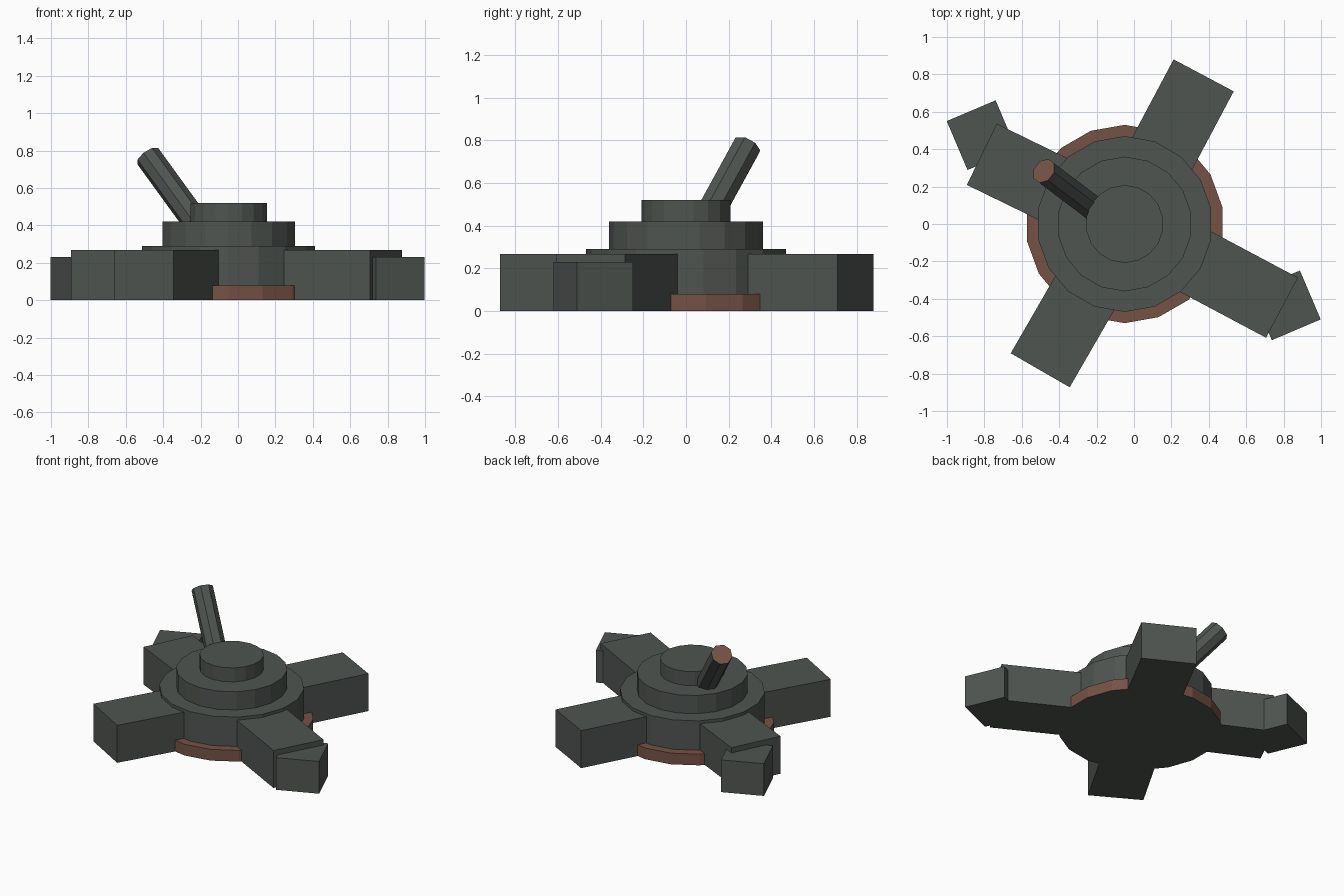
import bpy, bmesh
from math import sin, cos, pi, radians
from mathutils import Vector, Matrix

if "Cube" in bpy.data.objects:
    bpy.data.objects.remove(bpy.data.objects["Cube"])


def material(name, rgb):
    m = bpy.data.materials.new(name)
    m.diffuse_color = (*rgb, 1)
    m.use_nodes = True
    m.node_tree.nodes["Principled BSDF"].inputs["Base Color"].default_value = m.diffuse_color
    return m


GREY = material("dark grey green", (0.080, 0.090, 0.082))
RUST = material("rust brown", (0.180, 0.084, 0.060))
CX = -0.05  # hub centre in x


def finish(name, bm):
    bmesh.ops.recalc_face_normals(bm, faces=bm.faces)
    mesh = bpy.data.meshes.new(name)
    bm.to_mesh(mesh)
    bm.free()
    mesh.materials.append(GREY)
    mesh.materials.append(RUST)
    ob = bpy.data.objects.new(name, mesh)
    bpy.context.collection.objects.link(ob)
    return ob


def lathe(name, profile, sides, matrix, start=0.0, paint=None):
    """Closed faceted solid from (radius, height) rings with flat end caps."""
    bm = bmesh.new()
    rings = []
    for r, z in profile:
        rings.append([bm.verts.new((r * cos(start + 2 * pi * i / sides),
                                    r * sin(start + 2 * pi * i / sides), z))
                      for i in range(sides)])
    for a, b in zip(rings, rings[1:]):
        for i in range(sides):
            j = (i + 1) % sides
            bm.faces.new((a[i], a[j], b[j], b[i]))
    bm.faces.new(rings[0][::-1])
    bm.faces.new(rings[-1])
    bm.normal_update()
    if paint:
        for f in bm.faces:
            f.material_index = int(paint(f))
    bm.transform(matrix)
    return finish(name, bm)


def box(name, length, width, height, centre, angle):
    bm = bmesh.new()
    m = (Matrix.Translation((*centre, height / 2))
         @ Matrix.Rotation(radians(angle), 4, 'Z')
         @ Matrix.Diagonal((length, width, height, 1)))
    bmesh.ops.create_cube(bm, size=1, matrix=m)
    return finish(name, bm)


# Stepped hub, with a rust rim around its foot (side and upper ledge)
lathe("hub", [(0.53, 0), (0.53, 0.08), (0.47, 0.08), (0.47, 0.29), (0.36, 0.29),
              (0.36, 0.42), (0.208, 0.42), (0.208, 0.52)],
      18, Matrix.Translation((CX, 0, 0)), pi / 2,
      lambda f: 0.01 < f.calc_center_median().z < 0.081)

# Four arms radiating from the hub
for name, angle, reach in (("back_arm", 62, 0.90), ("left_arm", 154, 0.85),
                           ("front_arm", 240, 0.903), ("right_arm", 332, 0.953)):
    inner = 0.25
    mid = (inner + reach) / 2
    a = radians(angle)
    box(name, reach - inner, 0.364, 0.268, (CX + mid * cos(a), mid * sin(a)), angle)

# Square blocks at the tips of the side arms
box("left_block", 0.284, 0.284, 0.23, (-0.815, 0.475), 23)
box("right_block", 0.284, 0.284, 0.23, (0.812, -0.435), 23)

# Leaning lever with a rust end face
tip = Vector((-0.482, 0.284, 0.77))
axis = Vector((-0.225, 0.17, 0.31)).normalized()
length = 0.48
lathe("lever", [(0.071, 0), (0.071, length)], 8,
      Matrix.Translation(tip - axis * length) @ axis.to_track_quat('Z', 'Y').to_matrix().to_4x4(),
      pi / 8, lambda f: f.normal.z > 0.9)
